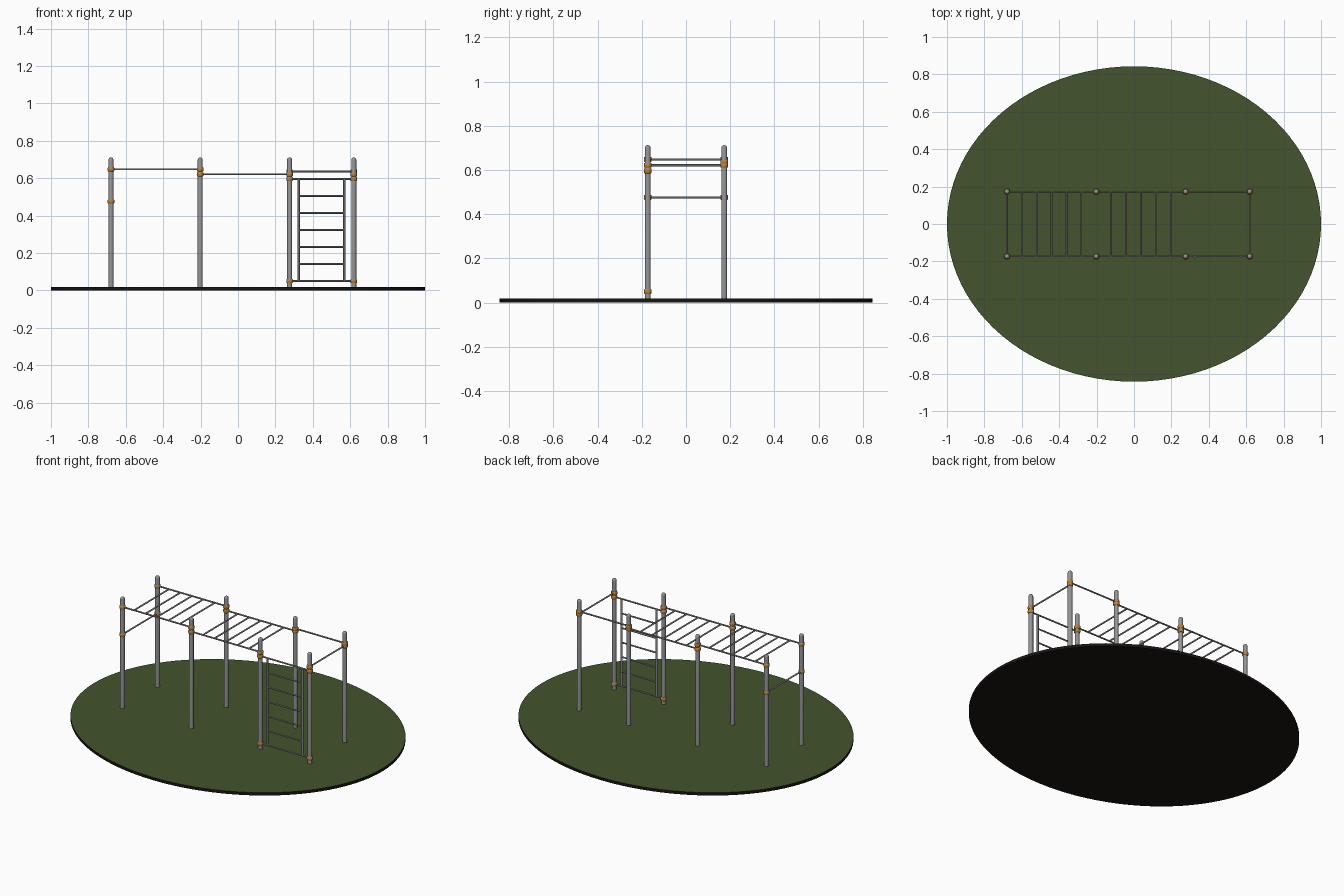
import bpy, bmesh, math
from mathutils import Vector

if "Cube" in bpy.data.objects:
    bpy.data.objects.remove(bpy.data.objects["Cube"])


def material(name, rgb):
    m = bpy.data.materials.new(name)
    m.diffuse_color = (*rgb, 1)
    m.use_nodes = True
    m.node_tree.nodes["Principled BSDF"].inputs["Base Color"].default_value = m.diffuse_color
    return m


GRASS = material("grass green", (0.056, 0.088, 0.026))
SOIL = material("dark soil", (0.010, 0.007, 0.006))
STEEL = material("post grey", (0.30, 0.30, 0.31))
BAR = material("bar grey", (0.25, 0.25, 0.265))
ORANGE = material("clamp orange", (0.50, 0.23, 0.045))


def finish(name, bm, mats, smooth=True):
    me = bpy.data.meshes.new(name)
    bmesh.ops.recalc_face_normals(bm, faces=bm.faces)
    bm.to_mesh(me)
    bm.free()
    for m in mats:
        me.materials.append(m)
    ob = bpy.data.objects.new(name, me)
    bpy.context.collection.objects.link(ob)
    if smooth:
        bpy.ops.object.select_all(action='DESELECT')
        bpy.context.view_layer.objects.active = ob
        ob.select_set(True)
        bpy.ops.object.shade_smooth_by_angle(angle=math.radians(40))
    return ob


def lathe(name, x, y, profile, mat, seg=20):
    """Solid of revolution about a vertical axis from (radius, z) pairs."""
    bm = bmesh.new()
    rings = [[bm.verts.new((x + r * math.cos(2 * math.pi * i / seg),
                            y + r * math.sin(2 * math.pi * i / seg), z))
              for i in range(seg)] for r, z in profile]
    for a, b in zip(rings, rings[1:]):
        for i in range(seg):
            j = (i + 1) % seg
            bm.faces.new((a[i], a[j], b[j], b[i]))
    bm.faces.new(rings[0])
    bm.faces.new(rings[-1])
    return finish(name, bm, [mat])


def rod(name, a, b, r=0.0048, mat=BAR):
    """Round bar between two points."""
    a, b = Vector(a), Vector(b)
    bm = bmesh.new()
    bmesh.ops.create_cone(bm, cap_ends=True, segments=14, radius1=r,
                          radius2=r, depth=(b - a).length)
    rot = (b - a).to_track_quat('Z', 'Y').to_matrix().to_4x4()
    bm.transform(rot)
    bmesh.ops.translate(bm, verts=bm.verts, vec=(a + b) / 2)
    return finish(name, bm, [mat])


def clamp(x, y, z):
    h, r = 0.011, 0.018
    lathe("clamp", x, y, [(0.015, z - h), (r, z - h * 0.6),
                          (r, z + h * 0.6), (0.015, z + h)], ORANGE)


# Oval ground pad: green on top, dark on side and underside
bm = bmesh.new()
bmesh.ops.create_cone(bm, cap_ends=True, segments=96, radius1=1, radius2=1, depth=0.018)
bmesh.ops.scale(bm, verts=bm.verts, vec=(1, 0.843, 1))
bmesh.ops.translate(bm, verts=bm.verts, vec=(0, 0, 0.009))
bm.normal_update()
for f in bm.faces:
    f.material_index = 0 if f.normal.z > 0.5 else 1
finish("ground_pad", bm, [GRASS, SOIL])

X = [-0.679, -0.202, 0.276, 0.619]
Y = 0.173
Z1, Z2, Z3, ZL, ZB, ZLOW = 0.648, 0.621, 0.636, 0.596, 0.05, 0.476
R, TOP = 0.0135, 0.712

# Posts with domed tops
dome = [(R * math.cos(t), TOP - R + R * math.sin(t))
        for t in (math.radians(d) for d in (0, 20, 40, 60, 78))]
for x in X:
    for y in (-Y, Y):
        lathe("post", x, y, [(R, 0.01)] + dome, STEEL)

# Overhead rails and rungs for the two monkey bar bays
for x0, x1, z in ((X[0], X[1], Z1), (X[1], X[2], Z2)):
    for y in (-Y, Y):
        rod("overhead_rail", (x0, y, z), (x1, y, z))
        clamp(x0, y, z)
        clamp(x1, y, z)
    for i in range(1, 6):
        x = x0 + (x1 - x0) * i / 6
        rod("overhead_rung", (x, -Y, z), (x, Y, z))

# Low bar at the left end, high bar at the right end
for name, x, z in (("low_end_bar", X[0], ZLOW), ("high_end_bar", X[3], Z2)):
    rod(name, (x, -Y, z), (x, Y, z))
    for y in (-Y, Y):
        clamp(x, y, z)

# Back rail of the right bay
rod("back_rail", (X[2], Y, Z3), (X[3], Y, Z3))
for x in X[2:]:
    clamp(x, Y, Z3)

# Climbing ladder on the front of the right bay
for z in (ZL, ZB):
    rod("ladder_crossbar", (X[2], -Y, z), (X[3], -Y, z))
    for x in X[2:]:
        clamp(x, -Y, z)
SX = (0.325, 0.568)
for x in SX:
    rod("ladder_stile", (x, -Y, ZB), (x, -Y, ZL), 0.006)
for i in range(1, 6):
    z = ZB + (ZL - ZB) * i / 6
    rod("ladder_rung", (SX[0], -Y, z), (SX[1], -Y, z))
